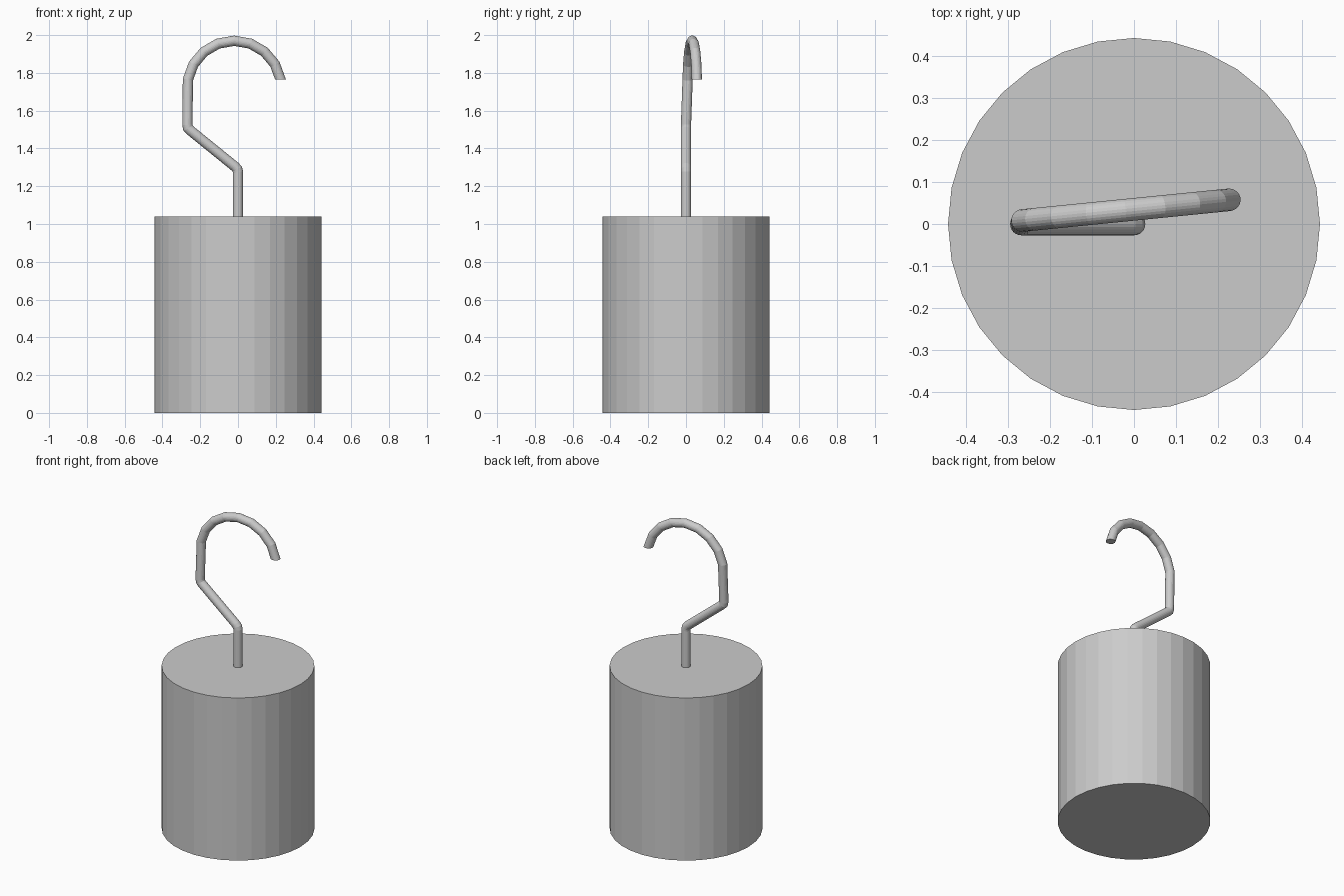
import bpy, bmesh
from math import radians, sin, cos, tau
from mathutils import Vector

cube = bpy.data.objects.get("Cube")
if cube:
    bpy.data.objects.remove(cube)

# Single plain metal colour
metal = bpy.data.materials.new("grey metal")
metal.use_nodes = True
GREY = (0.6, 0.6, 0.6, 1)
metal.diffuse_color = GREY
metal.node_tree.nodes["Principled BSDF"].inputs["Base Color"].default_value = GREY


def add_object(name, bm):
    bmesh.ops.recalc_face_normals(bm, faces=bm.faces)
    mesh = bpy.data.meshes.new(name)
    bm.to_mesh(mesh)
    bm.free()
    mesh.materials.append(metal)
    obj = bpy.data.objects.new(name, mesh)
    bpy.context.collection.objects.link(obj)
    return obj


def sweep_tube(name, path, radius, end_normal, sides=24):
    """Sweep a round section along a path with mitred joints."""
    pts = [Vector(p) for p in path]
    dirs = [(b - a).normalized() for a, b in zip(pts, pts[1:])]
    bm = bmesh.new()
    ring = [bm.verts.new(pts[0] + radius * Vector((cos(tau * i / sides), sin(tau * i / sides), 0)))
            for i in range(sides)]
    bm.faces.new(ring)
    for k, d in enumerate(dirs):
        p = pts[k + 1]
        normal = d + dirs[k + 1] if k + 1 < len(dirs) else Vector(end_normal)
        # slide each vertex along the segment onto the joint plane
        new = [bm.verts.new(v.co + d * ((p - v.co).dot(normal) / d.dot(normal))) for v in ring]
        for i in range(sides):
            j = (i + 1) % sides
            bm.faces.new((ring[i], ring[j], new[j], new[i]))
        ring = new
    bm.faces.new(ring)
    return add_object(name, bm)


# Weight body
HEIGHT, RADIUS = 1.04, 0.443
bm = bmesh.new()
bmesh.ops.create_cone(bm, cap_ends=True, segments=32, radius1=RADIUS, radius2=RADIUS, depth=HEIGHT)
bmesh.ops.translate(bm, verts=bm.verts, vec=(0, 0, HEIGHT / 2))
add_object("weight_body", bm)

# Hook: stem, slanted offset and upright with softened bends
path = [(0, 0, HEIGHT - 0.01), (0, 0, 1.275), (-0.004, 0, 1.29), (-0.015, 0, 1.303),
        (-0.252, 0, 1.495), (-0.264, 0, 1.507), (-0.268, 0, 1.525)]
# Hook: arc, leaning gradually towards the back
for step in range(9):
    a = radians(170 - 20 * step)
    x = -0.02 + 0.249 * cos(a)
    path.append((x, 0.035 + 0.1 * x, 1.721 + 0.249 * sin(a)))
sweep_tube("hook", path, 0.027, (0, 0, -1))
